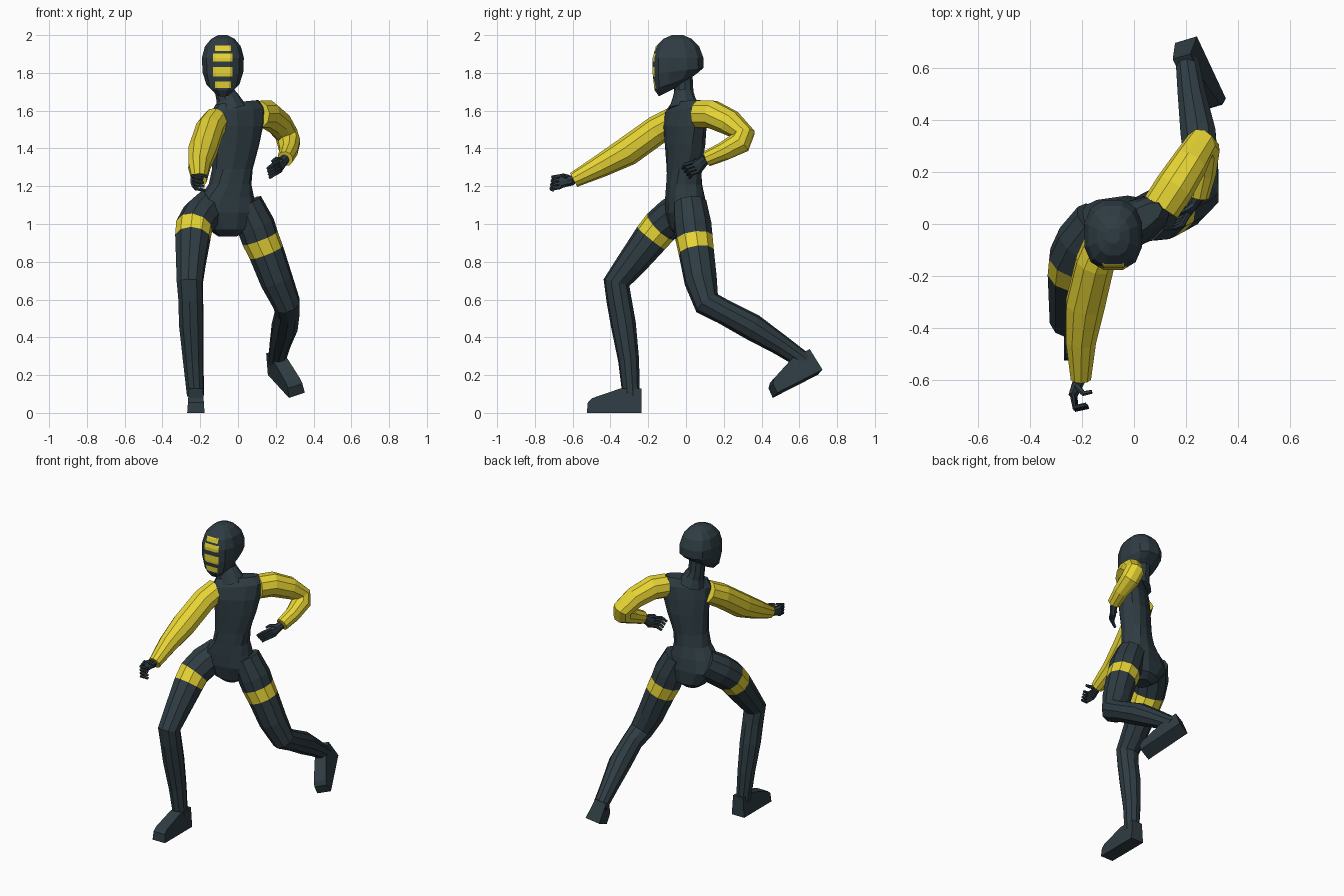
import bpy, bmesh, math
from mathutils import Vector, Matrix

if "Cube" in bpy.data.objects:
    bpy.data.objects.remove(bpy.data.objects["Cube"])


def material(name, rgb):
    m = bpy.data.materials.new(name)
    m.diffuse_color = (*rgb, 1)
    m.use_nodes = True
    m.node_tree.nodes["Principled BSDF"].inputs["Base Color"].default_value = m.diffuse_color
    return m


DARK = material("dark slate", (0.028, 0.046, 0.056))
YELLOW = material("bright yellow", (1.0, 0.83, 0.044))


def finish(name, bm):
    bmesh.ops.recalc_face_normals(bm, faces=bm.faces)
    me = bpy.data.meshes.new(name)
    bm.to_mesh(me)
    bm.free()
    me.materials.append(DARK)
    me.materials.append(YELLOW)
    ob = bpy.data.objects.new(name, me)
    bpy.context.collection.objects.link(ob)
    return ob


def skin(bm, rings, yellow=()):
    """Join rings of points into a closed skin; segments in yellow get colour 1."""
    rings = [[bm.verts.new(p) for p in r] for r in rings]
    n = len(rings[0])
    for s, (a, b) in enumerate(zip(rings, rings[1:])):
        for i in range(n):
            j = (i + 1) % n
            f = bm.faces.new((a[i], a[j], b[j], b[i]))
            f.material_index = int(s in yellow)
    for cap, seg in ((rings[0], 0), (rings[-1], len(rings) - 2)):
        bm.faces.new(cap).material_index = int(seg in yellow)


def stack(bm, rows, n=12, power=0.8):
    """Loft of rows: (cx, cy, z, half width, half depth, turn, x slope, y slope)."""
    rings = []
    for cx, cy, z, hw, hd, turn, sx, sy in rows:
        ring = []
        for i in range(n):
            a = 2 * math.pi * (i + 0.5) / n
            c, s = math.cos(a), math.sin(a)
            p = Vector((math.copysign(abs(c) ** power, c) * hw,
                        math.copysign(abs(s) ** power, s) * hd, 0))
            p = Matrix.Rotation(math.radians(turn), 3, 'Z') @ p
            ring.append((cx + p.x, cy + p.y, z + sx * p.x + sy * p.y))
        rings.append(ring)
    skin(bm, rings)


def tube(bm, path, n=10, yellow=()):
    """Limb along path rows (x, y, z, radius) with a carried frame."""
    pts = [Vector(p[:3]) for p in path]
    rings, last = [], None
    for i, p in enumerate(pts):
        d1 = (p - pts[i - 1]).normalized() if i else Vector()
        d2 = (pts[i + 1] - p).normalized() if i < len(pts) - 1 else Vector()
        t = (d1 + d2).normalized()
        if last is None:
            u = t.orthogonal().normalized()
        else:
            u = last.rotation_difference(t) @ u
        last = t
        v = t.cross(u)
        r = path[i][3]
        rings.append([p + r * (math.cos(a) * u + math.sin(a) * v)
                      for a in (2 * math.pi * k / n for k in range(n))])
    skin(bm, rings, yellow)


def limb(name, path, yellow=()):
    bm = bmesh.new()
    tube(bm, path, 10, yellow)
    return finish(name, bm)


# Head with mask bars cut into the face
bm = bmesh.new()
HX = -0.08
stack(bm, [
    (HX, -0.083, 1.706, 0.045, 0.062, 0, 0, 0.5),
    (HX, -0.052, 1.755, 0.09, 0.118, 0, 0, 0.4),
    (HX, -0.042, 1.81, 0.111, 0.138, 0, 0, 0.12),
    (HX, -0.042, 1.88, 0.114, 0.138, 0, 0, 0),
    (HX, -0.045, 1.94, 0.098, 0.118, 0, 0, 0),
    (HX, -0.045, 1.98, 0.064, 0.078, 0, 0, 0),
    (HX, -0.045, 2.0, 0.025, 0.03, 0, 0, 0)])
BARS = [(1.915, 1.945, 0.042), (1.86, 1.903, 0.052), (1.78, 1.832, 0.052), (1.72, 1.755, 0.042)]
cuts = [((0, 0, z), (0, 0, 1)) for b in BARS for z in b[:2]]
cuts += [((HX + s * w, 0, 0), (1, 0, 0)) for s in (-1, 1) for w in (0.042, 0.052)]
for co, no in cuts:
    bmesh.ops.bisect_plane(bm, geom=bm.verts[:] + bm.edges[:] + bm.faces[:],
                           plane_co=co, plane_no=no, dist=1e-5)
for f in bm.faces:
    c = f.calc_center_median()
    f.material_index = int(c.y < -0.1 and any(
        lo < c.z < hi and abs(c.x - HX) < w for lo, hi, w in BARS))
finish("head", bm)

# Neck
limb("neck", [(-0.04, -0.01, 1.61, 0.085), (-0.055, -0.012, 1.665, 0.062),
              (-0.07, -0.012, 1.70, 0.052), (-0.075, -0.015, 1.79, 0.05)])

# Torso, twisted from hips to shoulders
bm = bmesh.new()
stack(bm, [
    (-0.055, 0.01, 0.935, 0.05, 0.05, 8, 0, 0),
    (-0.055, 0.01, 0.97, 0.10, 0.09, 8, 0, 0),
    (-0.07, 0.0, 1.06, 0.175, 0.105, 8, 0, 0),
    (-0.06, -0.005, 1.14, 0.145, 0.10, 12, 0, 0),
    (-0.042, -0.01, 1.21, 0.112, 0.09, 18, 0, 0),
    (-0.03, -0.01, 1.29, 0.108, 0.085, 24, 0, 0),
    (-0.012, -0.005, 1.42, 0.13, 0.088, 30, 0, 0),
    (-0.004, -0.005, 1.52, 0.148, 0.085, 32, 0, 0),
    (0.0, 0.0, 1.60, 0.158, 0.07, 33, 0.1, 0),
    (-0.005, 0.0, 1.645, 0.13, 0.042, 33, 0.1, 0)])
finish("torso", bm)

# Sleeves
limb("right_sleeve", [
    (-0.115, -0.06, 1.55, 0.072), (-0.15, -0.15, 1.50, 0.077), (-0.188, -0.31, 1.385, 0.078),
    (-0.205, -0.45, 1.308, 0.061), (-0.205, -0.595, 1.233, 0.041)], range(4))
limb("left_sleeve", [
    (0.105, 0.065, 1.58, 0.075), (0.155, 0.14, 1.58, 0.077), (0.215, 0.235, 1.535, 0.07),
    (0.256, 0.305, 1.475, 0.062), (0.27, 0.285, 1.43, 0.062), (0.268, 0.2, 1.385, 0.05),
    (0.25, 0.11, 1.345, 0.042)], range(6))

# Legs with a yellow thigh band
limb("right_leg", [
    (-0.14, 0.01, 1.10, 0.095), (-0.20, -0.07, 1.04, 0.102), (-0.233, -0.135, 0.985, 0.099),
    (-0.24, -0.185, 0.925, 0.095), (-0.25, -0.29, 0.79, 0.08), (-0.255, -0.368, 0.69, 0.071),
    (-0.25, -0.355, 0.60, 0.067), (-0.247, -0.332, 0.47, 0.067), (-0.237, -0.304, 0.28, 0.056),
    (-0.225, -0.29, 0.09, 0.046)], [2])
limb("left_leg", [
    (0.04, 0.02, 1.11, 0.09), (0.095, 0.035, 0.99, 0.102), (0.117, 0.043, 0.925, 0.1),
    (0.15, 0.055, 0.85, 0.095), (0.205, 0.078, 0.70, 0.088), (0.257, 0.112, 0.58, 0.074),
    (0.262, 0.20, 0.535, 0.066), (0.247, 0.35, 0.455, 0.071), (0.222, 0.50, 0.36, 0.056),
    (0.205, 0.625, 0.275, 0.046)], [2])


# Feet: side profile given thickness along the sideways axis
def foot(name, heel, forward, up):
    f = Vector(forward).normalized()
    u = Vector(up)
    u = (u - f * u.dot(f)).normalized()
    s = f.cross(u)
    profile = [(0, 0), (0.17, 0), (0.29, 0), (0.285, 0.055), (0.262, 0.078), (0.11, 0.13), (0, 0.13)]
    bm = bmesh.new()
    skin(bm, [[Vector(heel) + f * a + u * b + s * w * (1 - 1.5 * b) for a, b in profile]
              for w in (-0.046, 0.046)])
    finish(name, bm)


foot("right_foot", (-0.223, -0.235, 0), (0, -1, 0), (0, 0, 1))
foot("left_foot", (0.2, 0.71, 0.215), (0.11, -0.235, -0.12), (-0.13, -0.5, 0.855))


# Hands: palm, four bent fingers and a thumb
def hand(name, wrist, knuckle, bend, tip, spread, thumb):
    w, k, a, b, s = (Vector(v) for v in (wrist, knuckle, bend, tip, spread))
    bm = bmesh.new()
    d = (k - w).normalized()
    side = s.normalized()
    thick = d.cross(side).normalized()
    rings = []
    for t, wide, deep in ((-0.1, 0.026, 0.024), (0.35, 0.03, 0.022), (1.0, 0.04, 0.017)):
        rings.append([w.lerp(k, t) + side * wide * math.cos(q) + thick * deep * math.sin(q)
                      for q in (2 * math.pi * i / 8 for i in range(8))])
    skin(bm, rings)
    for i in range(4):
        p = k + s * (i - 1.5)
        tube(bm, [(*q, r) for q, r in ((p - d * 0.01, 0.011), (p + a, 0.011), (p + a + b, 0.008))], 6)
    p = w.lerp(k, 0.4) - side * 0.02
    q = p + Vector(thumb)
    tube(bm, [(*p, 0.014), (*q, 0.011), (*(q + b * 0.7), 0.008)], 6)
    finish(name, bm)


hand("right_hand", (-0.21, -0.6, 1.23), (-0.237, -0.665, 1.225),
     (0.012, -0.045, -0.008), (0.045, 0.01, -0.008), (0.003, -0.003, -0.02), (0.03, -0.03, 0.01))
hand("left_hand", (0.247, 0.105, 1.342), (0.215, 0.055, 1.30),
     (-0.025, -0.042, -0.01), (-0.03, -0.012, -0.022), (0.004, 0.012, -0.016), (-0.03, -0.02, 0.005))
